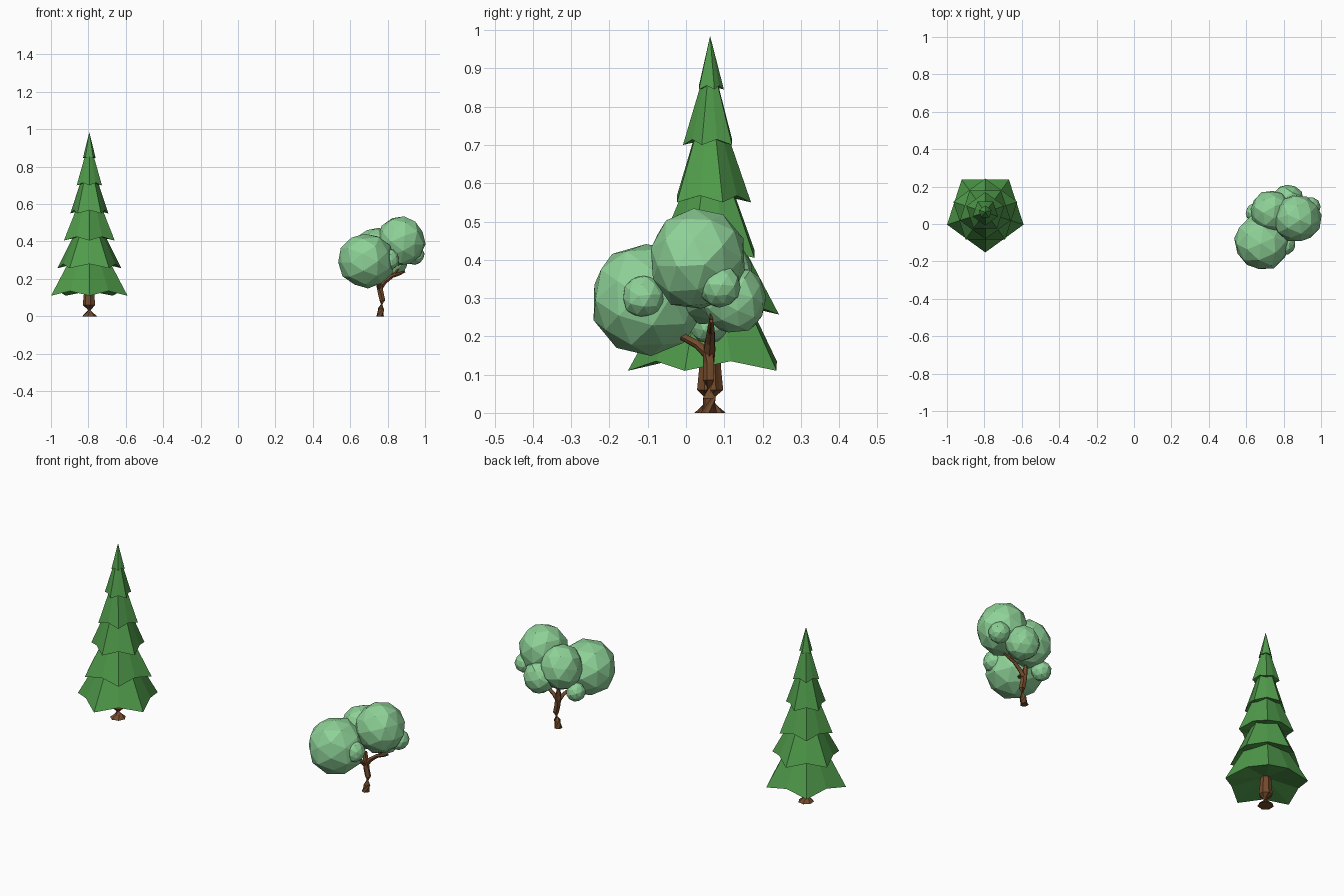
import bpy, bmesh, math, random
from mathutils import Vector, Matrix, Euler

if "Cube" in bpy.data.objects:
    bpy.data.objects.remove(bpy.data.objects["Cube"])

random.seed(4)


def material(name, rgb):
    m = bpy.data.materials.new(name)
    m.diffuse_color = (*rgb, 1)
    m.use_nodes = True
    m.node_tree.nodes["Principled BSDF"].inputs["Base Color"].default_value = m.diffuse_color
    return m


BARK = material("bark", (0.17, 0.07, 0.025))
NEEDLES = material("needles", (0.08, 0.33, 0.07))
LEAVES = material("leaves", (0.27, 0.64, 0.31))


def add_object(name, bm, mat):
    bmesh.ops.recalc_face_normals(bm, faces=bm.faces)
    me = bpy.data.meshes.new(name)
    bm.to_mesh(me)
    bm.free()
    me.materials.append(mat)
    ob = bpy.data.objects.new(name, me)
    bpy.context.collection.objects.link(ob)
    return ob


def ridged_tube(name, path, sides=10, groove=0.85, level_base=False):
    """Sweep a grooved section along a path of (x, y, z, radius)."""
    bm = bmesh.new()
    pts = [Vector(p[:3]) for p in path]
    rings = []
    for i, p in enumerate(pts):
        d = pts[min(i + 1, len(pts) - 1)] - pts[max(i - 1, 0)]
        q = d.to_track_quat('Z', 'Y').to_matrix()
        if level_base and i == 0:
            q = Matrix.Identity(3)
        ring = []
        for k in range(sides):
            a = 2 * math.pi * k / sides
            r = path[i][3] * (groove if k % 2 else 1)
            ring.append(bm.verts.new(p + q @ Vector((r * math.cos(a), r * math.sin(a), 0))))
        rings.append(ring)
    for a, b in zip(rings, rings[1:]):
        for k in range(sides):
            n = (k + 1) % sides
            bm.faces.new((a[k], a[n], b[n], b[k]))
    bm.faces.new(rings[0])
    bm.faces.new(rings[-1])
    return add_object(name, bm, BARK)


def needle_tier(name, centre, z, radius, apex, flip):
    """Five-pointed skirt: tips hang low, midpoints sit slightly higher."""
    bm = bmesh.new()
    cx, cy = centre
    top = bm.verts.new((cx, cy, apex))
    under = bm.verts.new((cx, cy, z + 0.05 * radius / 0.215))
    rim = []
    for k in range(10):
        a = math.radians(-90 + 36 * k + (180 if flip else 0))
        r = radius * (0.81 if k % 2 else 1)
        lift = 0.025 * (radius / 0.215) ** 0.5 if k % 2 else 0
        rim.append(bm.verts.new((cx + r * math.cos(a), cy + r * math.sin(a), z + lift)))
    for k in range(10):
        n = (k + 1) % 10
        bm.faces.new((rim[k], rim[n], top))
        bm.faces.new((rim[n], rim[k], under))
    return add_object(name, bm, NEEDLES)


# Conifer: flared trunk and alternating skirts
C = (-0.795, 0.063)
ridged_tube("conifer_trunk", [(*C, z, r) for z, r in
            ((0, 0.042), (0.06, 0.035), (0.12, 0.029), (0.3, 0.02))], 14, 0.88, True)
TIERS = [(0.11, 0.215, 0.50), (0.257, 0.180, 0.60), (0.405, 0.143, 0.75),
         (0.55, 0.107, 0.86), (0.70, 0.071, 0.94), (0.845, 0.036, 0.985)]
for i, (z, r, apex) in enumerate(TIERS):
    needle_tier(f"conifer_tier_{i + 1}", C, z, r, apex, i % 2 == 1)

# Broadleaf tree: crooked trunk with two branches
ridged_tube("broadleaf_trunk", [
    (0.758, 0.06, 0, 0.022), (0.765, 0.06, 0.04, 0.018), (0.772, 0.06, 0.085, 0.016),
    (0.762, 0.06, 0.13, 0.016), (0.757, 0.06, 0.165, 0.017), (0.752, 0.065, 0.22, 0.010)],
    10, 0.85, True)
ridged_tube("right_branch", [
    (0.758, 0.06, 0.15, 0.014), (0.785, 0.062, 0.185, 0.012),
    (0.825, 0.065, 0.215, 0.010), (0.865, 0.065, 0.228, 0.008), (0.893, 0.066, 0.24, 0.005)], 8)
ridged_tube("right_twig", [
    (0.825, 0.065, 0.21, 0.008), (0.855, 0.066, 0.25, 0.006), (0.87, 0.066, 0.29, 0.004)], 6)
ridged_tube("front_branch", [
    (0.757, 0.06, 0.15, 0.014), (0.748, 0.03, 0.178, 0.011),
    (0.73, -0.01, 0.2, 0.010), (0.705, -0.06, 0.23, 0.006)], 8)


def leaf_clump(name, x, y, z, r, height=1.0):
    bm = bmesh.new()
    bmesh.ops.create_icosphere(bm, subdivisions=2, radius=r * 1.02)
    spin = Euler([random.uniform(0, 6.28) for _ in range(3)]).to_matrix().to_4x4()
    for v in bm.verts:
        v.co *= random.uniform(0.96, 1.03)
    bmesh.ops.transform(bm, verts=bm.verts, matrix=Matrix.Translation((x, y, z))
                        @ Matrix.Diagonal((1, 1, height, 1)) @ spin)
    return add_object(name, bm, LEAVES)


# Foliage clumps, largest first
CLUMPS = [
    (0.687, -0.098, 0.297, 0.148, 0.99), (0.872, 0.03, 0.402, 0.127, 1.05),
    (0.735, 0.065, 0.352, 0.115, 1.05), (0.825, 0.128, 0.295, 0.083, 1.05),
    (0.942, 0.09, 0.33, 0.054, 1), (0.805, -0.11, 0.303, 0.057, 1),
    (0.647, 0.06, 0.232, 0.05, 1),
]
for i, c in enumerate(CLUMPS):
    leaf_clump(f"leaf_clump_{i + 1}", *c)
